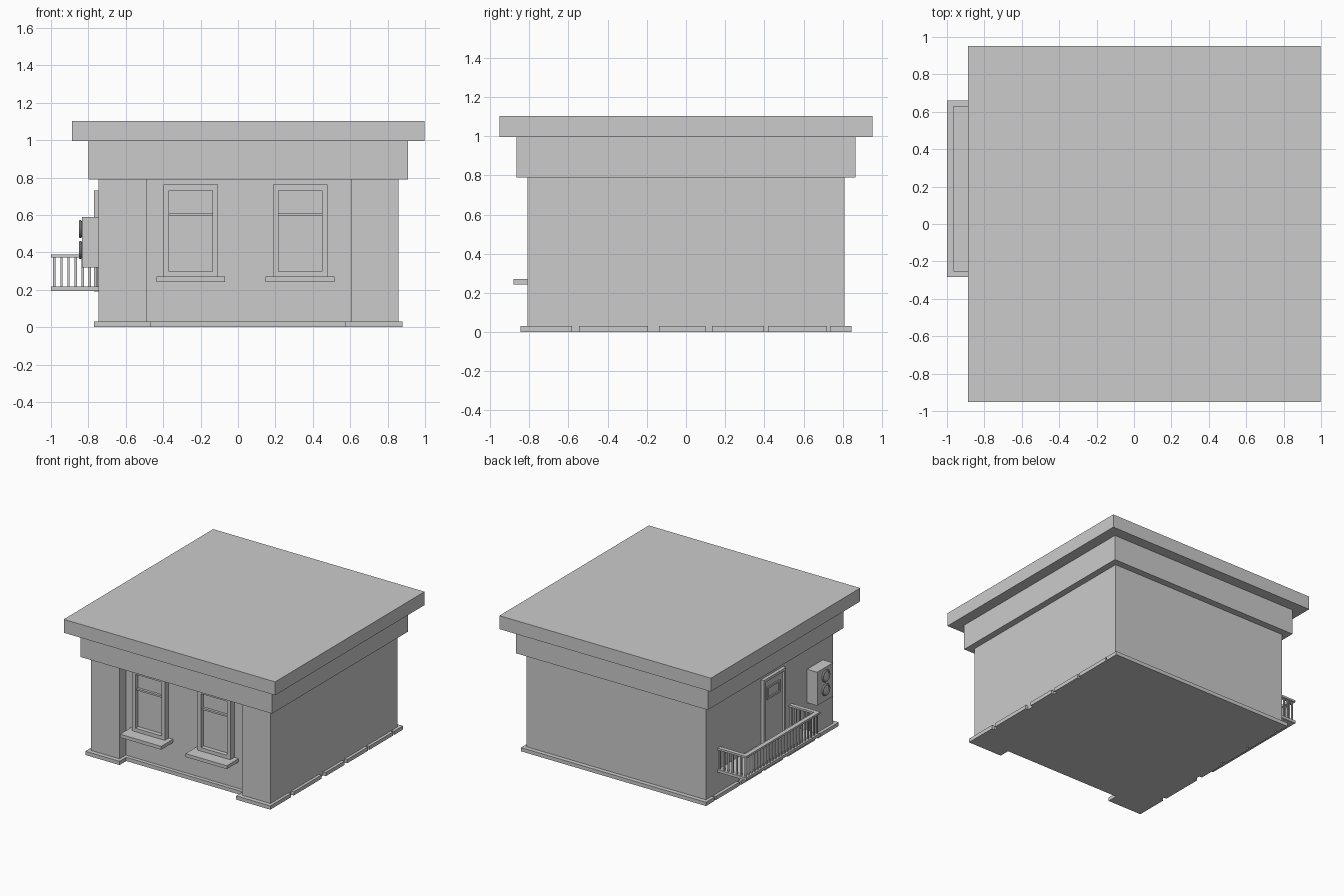
import bpy, bmesh, math

if "Cube" in bpy.data.objects:
    bpy.data.objects.remove(bpy.data.objects["Cube"])


def mesh_object(name, bm):
    bmesh.ops.recalc_face_normals(bm, faces=bm.faces[:])
    me = bpy.data.meshes.new(name)
    bm.to_mesh(me)
    bm.free()
    ob = bpy.data.objects.new(name, me)
    bpy.context.collection.objects.link(ob)
    return ob


def add_box(bm, x, y, z):
    vs = bmesh.ops.create_cube(bm, size=1)["verts"]
    for v in vs:
        v.co = [(a[0] + a[1]) / 2 + c * (a[1] - a[0]) for a, c in zip((x, y, z), v.co)]


def boxes(name, *specs):
    bm = bmesh.new()
    for s in specs:
        add_box(bm, *s)
    return mesh_object(name, bm)


def prism(name, pts, z0, z1):
    bm = bmesh.new()
    f = bm.faces.new([bm.verts.new((x, y, z0)) for x, y in pts])
    ext = bmesh.ops.extrude_face_region(bm, geom=[f], use_keep_orig=True)["geom"]
    for v in ext:
        if isinstance(v, bmesh.types.BMVert):
            v.co.z = z1
    return mesh_object(name, bm)


def rect_frame(u0, u1, v0, v1, t):
    """Four bars (u range, v range) of a rectangular frame of thickness t."""
    return [((u0, u0 + t), (v0, v1)), ((u1 - t, u1), (v0, v1)),
            ((u0 + t, u1 - t), (v0, v0 + t)), ((u0 + t, u1 - t), (v1 - t, v1))]


# Walls with recessed front bay
L, R, F, B, BAY = -0.745, 0.857, -0.81, 0.81, -0.73
prism("walls", [(L, F), (-0.49, F), (-0.49, BAY), (0.605, BAY), (0.605, F),
                (R, F), (R, B), (L, B)], 0, 0.795)

# Roof
boxes("cornice", ((-0.80, 0.91), (-0.865, 0.865), (0.79, 0.995)))
boxes("roof_slab", ((-0.888, 0.998), (-0.952, 0.952), (0.995, 1.103)))

# Plinth: front, bay and back strips, broken side blocks
PZ = (0, 0.03)
boxes("plinth_ends",
      ((-0.77, -0.465), (-0.845, F), PZ), ((-0.49, -0.465), (F, BAY), PZ),
      ((0.575, 0.88), (-0.845, F), PZ), ((0.575, 0.605), (F, BAY), PZ),
      ((-0.465, 0.575), (BAY - 0.03, BAY), PZ),
      ((-0.77, 0.88), (B, 0.845), PZ))
blocks = [(F, -0.582), (-0.546, -0.194), (-0.138, 0.10),
          (0.133, 0.398), (0.418, 0.72), (0.735, B)]
for name, xr in (("plinth_left", (-0.77, L)), ("plinth_right", (R, 0.88))):
    boxes(name, *[(xr, yr, PZ) for yr in blocks])

# Front windows
for side, cx in (("left", -0.253), ("right", 0.332)):
    fr = [(u, (-0.78, BAY), v) for u, v in rect_frame(cx - 0.146, cx + 0.146, 0.268, 0.762, 0.03)]
    boxes("window_frame_" + side, *fr)
    boxes("window_sash_" + side,
          ((cx - 0.116, cx + 0.116), (-0.765, BAY), (0.598, 0.612)))
    boxes("window_glass_" + side,
          ((cx - 0.116, cx + 0.116), (-0.745, BAY), (0.298, 0.732)))
    boxes("window_sill_" + side,
          ((cx - 0.184, cx + 0.184), (-0.88, BAY), (0.243, 0.27)))

# Side door with a small window
fr = [((-0.771, L), u, v) for u, v in rect_frame(-0.174, 0.106, 0.19, 0.73, 0.022)]
boxes("door_frame", *fr)
boxes("door_leaf", ((-0.753, L), (-0.152, 0.084), (0.212, 0.708)))
boxes("door_window", *[((-0.762, L), u, v)
                       for u, v in rect_frame(-0.115, 0.05, 0.55, 0.65, 0.014)])

# Balcony floor, handrail and balusters
Y0, Y1 = -0.283, 0.66
boxes("balcony_floor", ((-1, L), (Y0, Y1), (0.195, 0.217)))
boxes("balcony_handrail",
      ((-1, -0.965), (Y0, Y1), (0.374, 0.39)),
      ((-0.965, L), (Y0, Y0 + 0.033), (0.374, 0.39)),
      ((-0.965, L), (Y1 - 0.033, Y1), (0.374, 0.39)))
w = 0.006
spots = [(-0.982, Y0 + 0.017 + i * (Y1 - Y0 - 0.034) / 24) for i in range(25)]
spots += [(-0.982 + i * 0.038, y) for y in (Y0 + 0.017, Y1 - 0.017) for i in range(1, 7)]
boxes("balcony_balusters", *[((x - w, x + w), (y - w, y + w), (0.217, 0.374)) for x, y in spots])

# Air conditioner with two fans
boxes("air_conditioner", ((-0.835, L), (-0.68, -0.48), (0.32, 0.59)))
for name, z in (("lower_fan", 0.413), ("upper_fan", 0.525)):
    bpy.ops.mesh.primitive_torus_add(
        major_radius=0.041, minor_radius=0.008, major_segments=24, minor_segments=8,
        location=(-0.843, -0.58, z), rotation=(0, math.pi / 2, 0))
    bpy.context.object.name = name + "_ring"
    bpy.ops.object.shade_smooth_by_angle()
    bpy.ops.mesh.primitive_cylinder_add(
        vertices=24, radius=0.04, depth=0.02,
        location=(-0.835, -0.58, z), rotation=(0, math.pi / 2, 0))
    bpy.context.object.name = name + "_grille"
    bpy.ops.object.shade_smooth_by_angle()
